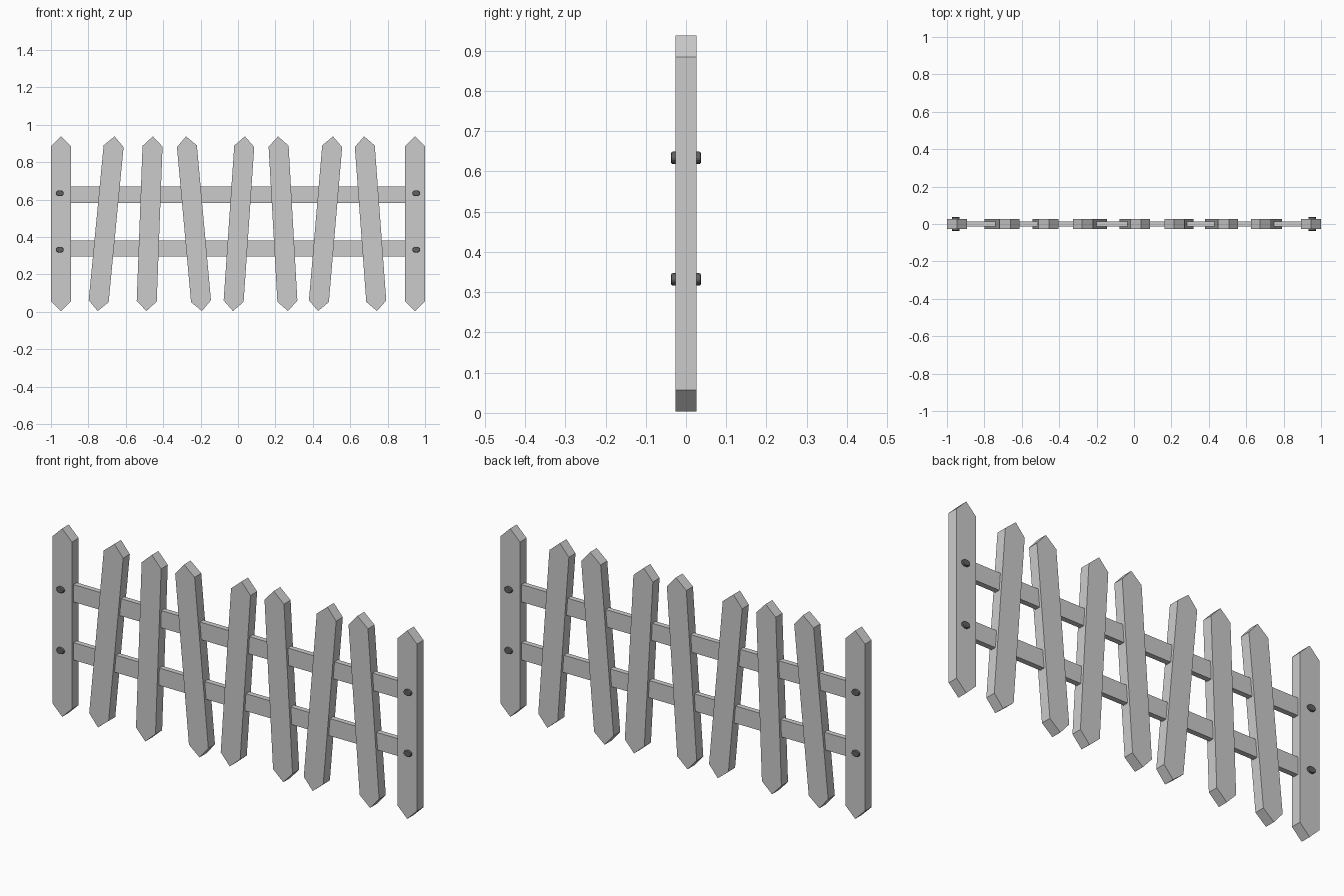
import bpy, bmesh, math
from mathutils import Matrix, Vector

if "Cube" in bpy.data.objects:
    bpy.data.objects.remove(bpy.data.objects["Cube"])

def finish(name, bm):
    bmesh.ops.recalc_face_normals(bm, faces=bm.faces)
    me = bpy.data.meshes.new(name)
    bm.to_mesh(me)
    bm.free()
    ob = bpy.data.objects.new(name, me)
    bpy.context.collection.objects.link(ob)
    return ob

def picket(name, xb, xt, w=0.107, t=0.052, z0=0.004, z1=0.938, tip=0.053):
    # pointed board, tilted so its tips lie at xb (bottom) and xt (top)
    a, b = Vector((xb, 0, z0)), Vector((xt, 0, z1))
    h, hw = (b - a).length / 2, w / 2
    profile = [(0, -h), (hw, tip - h), (hw, h - tip), (0, h), (-hw, h - tip), (-hw, tip - h)]
    bm = bmesh.new()
    f = bm.faces.new([bm.verts.new((x, -t / 2, z)) for x, z in profile])
    ext = bmesh.ops.extrude_face_region(bm, geom=[f])["geom"]
    bmesh.ops.translate(bm, vec=(0, t, 0), verts=[v for v in ext if isinstance(v, bmesh.types.BMVert)])
    ob = finish(name, bm)
    ob.location = (a + b) / 2
    ob.rotation_euler = (0, math.atan2(xt - xb, z1 - z0), 0)

def box(name, loc, size):
    bm = bmesh.new()
    bmesh.ops.create_cube(bm, size=1, matrix=Matrix.Diagonal((*size, 1)))
    finish(name, bm).location = loc

def bolt(name, x, z):
    # oval bolt passing through the post, with rounded ends on both sides
    bm = bmesh.new()
    bmesh.ops.create_cone(bm, cap_ends=True, segments=16, radius1=1, radius2=1, depth=0.074)
    bmesh.ops.rotate(bm, verts=bm.verts, matrix=Matrix.Rotation(math.pi / 2, 3, 'X'))
    bmesh.ops.scale(bm, vec=(0.021, 1, 0.0155), verts=bm.verts)
    rims = [e for e in bm.edges if abs(e.verts[0].co.y - e.verts[1].co.y) < 1e-5]
    bmesh.ops.bevel(bm, geom=rims, offset=0.004, segments=2, profile=0.5, affect='EDGES')
    ob = finish(name, bm)
    ob.location = (x, 0, z)
    mat = bpy.data.materials.get("dark_metal") or bpy.data.materials.new("dark_metal")
    mat.diffuse_color = (0.12, 0.12, 0.12, 1)
    mat.use_nodes = True
    mat.node_tree.nodes["Principled BSDF"].inputs["Base Color"].default_value = mat.diffuse_color
    ob.data.materials.append(mat)

# upright end posts with bolts
for side, s in (("left", -1), ("right", 1)):
    picket(f"{side}_post", s * 0.9465, s * 0.9465)
    for level, z in (("lower", 0.332), ("upper", 0.634)):
        bolt(f"{side}_{level}_bolt", s * 0.953, z)

# crooked pickets: (bottom tip x, top tip x)
tilts = [(-0.75, -0.66), (-0.49, -0.455), (-0.193, -0.278), (-0.027, 0.037),
         (0.267, 0.214), (0.428, 0.508), (0.743, 0.674)]
for i, (xb, xt) in enumerate(tilts):
    picket(f"picket_{i + 1}", xb, xt)

# horizontal rails
for level, z in (("lower", 0.338), ("upper", 0.626)):
    box(f"{level}_rail", (0, 0, z), (1.80, 0.026, 0.086))
